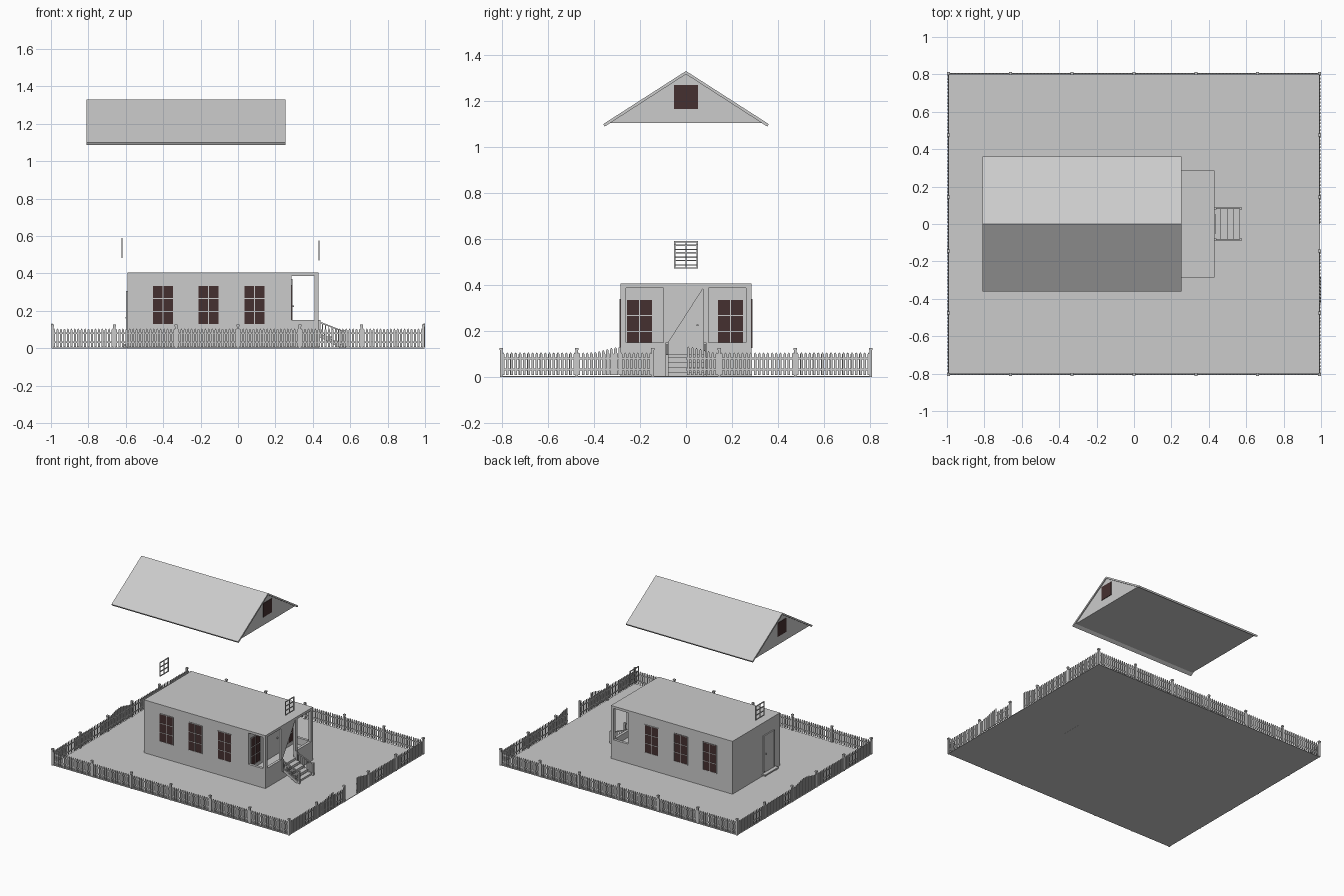
import bpy, bmesh, math
from mathutils import Matrix, Vector

if "Cube" in bpy.data.objects:
    bpy.data.objects.remove(bpy.data.objects["Cube"])

brown = bpy.data.materials.new("dark_brown")
brown.diffuse_color = (0.06, 0.03, 0.03, 1)
brown.use_nodes = True
brown.node_tree.nodes["Principled BSDF"].inputs["Base Color"].default_value = brown.diffuse_color


def box(bm, x0, x1, y0, y1, z0, z1):
    m = Matrix.Translation(((x0 + x1) / 2, (y0 + y1) / 2, (z0 + z1) / 2)) @ \
        Matrix.Diagonal((x1 - x0, y1 - y0, z1 - z0, 1))
    bmesh.ops.create_cube(bm, size=1, matrix=m)


def prism(bm, pts, axis, a, b):
    # extrude a 2D outline along x (points are y,z) or y (points are x,z)
    def co(p, t):
        return (t, p[0], p[1]) if axis == 'x' else (p[0], t, p[1])
    lo = [bm.verts.new(co(p, a)) for p in pts]
    hi = [bm.verts.new(co(p, b)) for p in pts]
    bm.faces.new(lo)
    bm.faces.new(hi[::-1])
    n = len(pts)
    for i in range(n):
        bm.faces.new((lo[i], hi[i], hi[(i + 1) % n], lo[(i + 1) % n]))


def finish(bm, name, mat=None, matrix=None):
    if matrix:
        bm.transform(matrix)
    bmesh.ops.recalc_face_normals(bm, faces=bm.faces)
    me = bpy.data.meshes.new(name)
    bm.to_mesh(me)
    bm.free()
    ob = bpy.data.objects.new(name, me)
    bpy.context.collection.objects.link(ob)
    if mat:
        me.materials.append(mat)
    return ob


def place(x, y, z, deg):
    return Matrix.Translation((x, y, z)) @ Matrix.Rotation(math.radians(deg), 4, 'Z')


def lattice(name, w, h, cols, rows, matrix, t=0.006, b=0.006):
    # window frame with glazing bars, centred on x, facing -y
    bm = bmesh.new()
    for i in range(cols + 1):
        x = -w / 2 + (w - b) * i / cols
        box(bm, x, x + b, -t, 0, 0, h)
    for j in range(rows + 1):
        z = (h - b) * j / rows
        box(bm, -w / 2, w / 2, -t, 0, z, z + b)
    return finish(bm, name, None, matrix)


def pane(name, w, h, matrix):
    bm = bmesh.new()
    box(bm, -w / 2, w / 2, -0.003, 0.001, 0, h)
    return finish(bm, name, brown, matrix)


def window(name, w, h, matrix):
    pane(name + "_glass", w, h, matrix)
    lattice(name + "_frame", w, h, 2, 3, matrix, 0.005, 0.004)


# yard
bm = bmesh.new()
box(bm, -0.995, 0.995, -0.807, 0.807, 0, 0.004)
finish(bm, "yard")

# house body
bm = bmesh.new()
box(bm, -0.59, 0.287, -0.285, 0.285, 0.002, 0.405)
finish(bm, "house_body")

# porch: floor, ceiling, walls around the openings
bm = bmesh.new()
box(bm, 0.287, 0.43, -0.285, 0.285, 0.002, 0.10)
box(bm, 0.287, 0.43, -0.285, 0.285, 0.387, 0.405)
for s in (-1, 1):
    def ybox(x0, x1, ya, yb, z0, z1):
        box(bm, x0, x1, min(s * ya, s * yb), max(s * ya, s * yb), z0, z1)
    ybox(0.287, 0.43, 0.265, 0.285, 0.10, 0.15)
    ybox(0.41, 0.43, 0.08, 0.265, 0.10, 0.15)
    ybox(0.41, 0.43, 0.262, 0.285, 0.15, 0.387)
    ybox(0.41, 0.43, 0.075, 0.097, 0.15, 0.387)
prism(bm, [(-0.076, 0.387), (0.076, 0.387), (-0.076, 0.15)], 'x', 0.414, 0.428)
finish(bm, "porch")

# front door with handle
bm = bmesh.new()
box(bm, 0.287, 0.292, -0.075, 0.075, 0.10, 0.37)
box(bm, 0.292, 0.30, 0.045, 0.055, 0.22, 0.228)
finish(bm, "front_door")

# windows on both sides and on the porch
for i, x in enumerate((-0.401, -0.158, 0.088)):
    window(f"left_window_{i}", 0.117, 0.213, place(x, -0.285, 0.125, 0))
    window(f"right_window_{i}", 0.117, 0.213, place(x, 0.285, 0.125, 180))
for i, y in enumerate((-0.202, 0.193)):
    window(f"porch_window_{i}", 0.117, 0.213, place(0.287, y, 0.125, 90))

# back door and step
bm = bmesh.new()
box(bm, -0.595, -0.59, -0.205, -0.09, 0.035, 0.30)
for y in (-0.212, -0.09):
    box(bm, -0.598, -0.59, y, y + 0.007, 0.03, 0.307)
box(bm, -0.598, -0.59, -0.212, -0.083, 0.30, 0.307)
box(bm, -0.602, -0.595, -0.112, -0.104, 0.16, 0.168)
finish(bm, "back_door")
bm = bmesh.new()
box(bm, -0.617, -0.59, -0.23, -0.07, 0.012, 0.022)
box(bm, -0.612, -0.59, -0.22, -0.21, 0.003, 0.012)
box(bm, -0.612, -0.59, -0.09, -0.08, 0.003, 0.012)
finish(bm, "back_step")

# stairs with stringers, handrails and balusters
bm = bmesh.new()
for i in range(4):
    x = 0.43 + 0.033 * i
    z = 0.083 - 0.021 * i
    box(bm, x, x + 0.036, -0.08, 0.08, z - 0.005, z)
    box(bm, x + 0.029, x + 0.032, -0.078, 0.078, z - 0.021, z - 0.004)
finish(bm, "stairs")
bm = bmesh.new()
for y in (-0.083, 0.083):
    prism(bm, [(0.43, 0.062), (0.43, 0.085), (0.568, 0.012), (0.568, 0.003), (0.545, 0.003)],
          'y', y - 0.003, y + 0.003)
    prism(bm, [(0.43, 0.138), (0.43, 0.146), (0.57, 0.091), (0.57, 0.083)],
          'y', y - 0.004, y + 0.004)
    for x, z0, z1 in ((0.436, 0.06, 0.15), (0.572, 0.003, 0.097)):
        box(bm, x - 0.006, x + 0.006, y - 0.006, y + 0.006, z0, z1)
    for k in range(1, 8):
        x = 0.434 + 0.0172 * k
        box(bm, x - 0.002, x + 0.002, y - 0.002, y + 0.002,
            0.08 - 0.53 * (x - 0.43), 0.141 - 0.393 * (x - 0.43))
finish(bm, "stair_railings")

# lifted roof: two slabs as a chevron, attic block with closed gables
bm = bmesh.new()
prism(bm, [(0, 1.33), (0.36, 1.099), (0.354, 1.088), (0, 1.316),
           (-0.354, 1.088), (-0.36, 1.099)], 'x', -0.81, 0.253)
finish(bm, "roof")
bm = bmesh.new()
prism(bm, [(0, 1.322), (0.335, 1.103), (-0.335, 1.103)], 'x', -0.803, 0.246)
finish(bm, "attic")
pane("front_gable_glass", 0.105, 0.105, place(0.246, 0, 1.165, 90))
pane("back_gable_glass", 0.105, 0.105, place(-0.803, 0, 1.165, -90))

# loose gable window frames
lattice("front_gable_frame", 0.105, 0.105, 2, 3, place(0.43, 0, 0.47, 90))
lattice("back_gable_frame", 0.105, 0.107, 2, 3, place(-0.617, 0, 0.483, -90))


# fence
def fence(name, length, matrix, rise=0.0):
    # pickets and two rails along local x; rise curves the top up toward the far end
    bm = bmesh.new()
    n = round(length / 0.0185)
    for i in range(n):
        f = (i + 0.5) / n
        x = length * f
        h = 0.106 + rise * (0.5 - 0.5 * math.cos(math.pi * f))
        prism(bm, [(x - 0.0055, 0.008), (x + 0.0055, 0.008), (x + 0.0055, h - 0.008),
                   (x, h), (x - 0.0055, h - 0.008)], 'y', -0.004, 0)
    for z in (0.032, 0.08):
        box(bm, 0, length, 0, 0.004, z - 0.004, z + 0.004)
    return finish(bm, name, None, matrix)


X, Y = 0.992, 0.804
bay = 2 * X / 6
for i in range(6):
    fence(f"side_fence_left_{i}", bay, place(-X + bay * i, -Y, 0, 0))
    fence(f"side_fence_right_{i}", bay, place(X - bay * i, Y, 0, 180))
for s, deg, side in ((1, 90, "front"), (-1, -90, "back")):
    for i, t in enumerate((-0.804, -0.475, 0.145, 0.475)):
        fence(f"{side}_fence_{i}", 0.33, place(s * X, s * t, 0, deg))

# gates: back pair closed, front pair with one leaf slid aside
flip = Matrix.Diagonal((-1, 1, 1, 1))
fence("back_gate_a", 0.142, place(-X, 0.143, 0, -90), 0.026)
fence("back_gate_b", 0.142, place(-X, -0.143, 0, -90) @ flip, 0.026)
fence("front_gate_closed", 0.142, place(X, 0.143, 0, 90) @ flip, 0.026)
fence("front_gate_open", 0.142, place(X + 0.005, -0.422, 0, 90), 0.026)

# fence posts with caps
bm = bmesh.new()
spots = [(-X + bay * i, s * Y) for i in range(7) for s in (-1, 1)]
spots += [(s * X, y) for y in (-0.475, -0.145, 0.145, 0.475) for s in (-1, 1)]
for x, y in spots:
    box(bm, x - 0.006, x + 0.006, y - 0.006, y + 0.006, 0, 0.116)
    box(bm, x - 0.008, x + 0.008, y - 0.008, y + 0.008, 0.116, 0.126)
finish(bm, "fence_posts")
